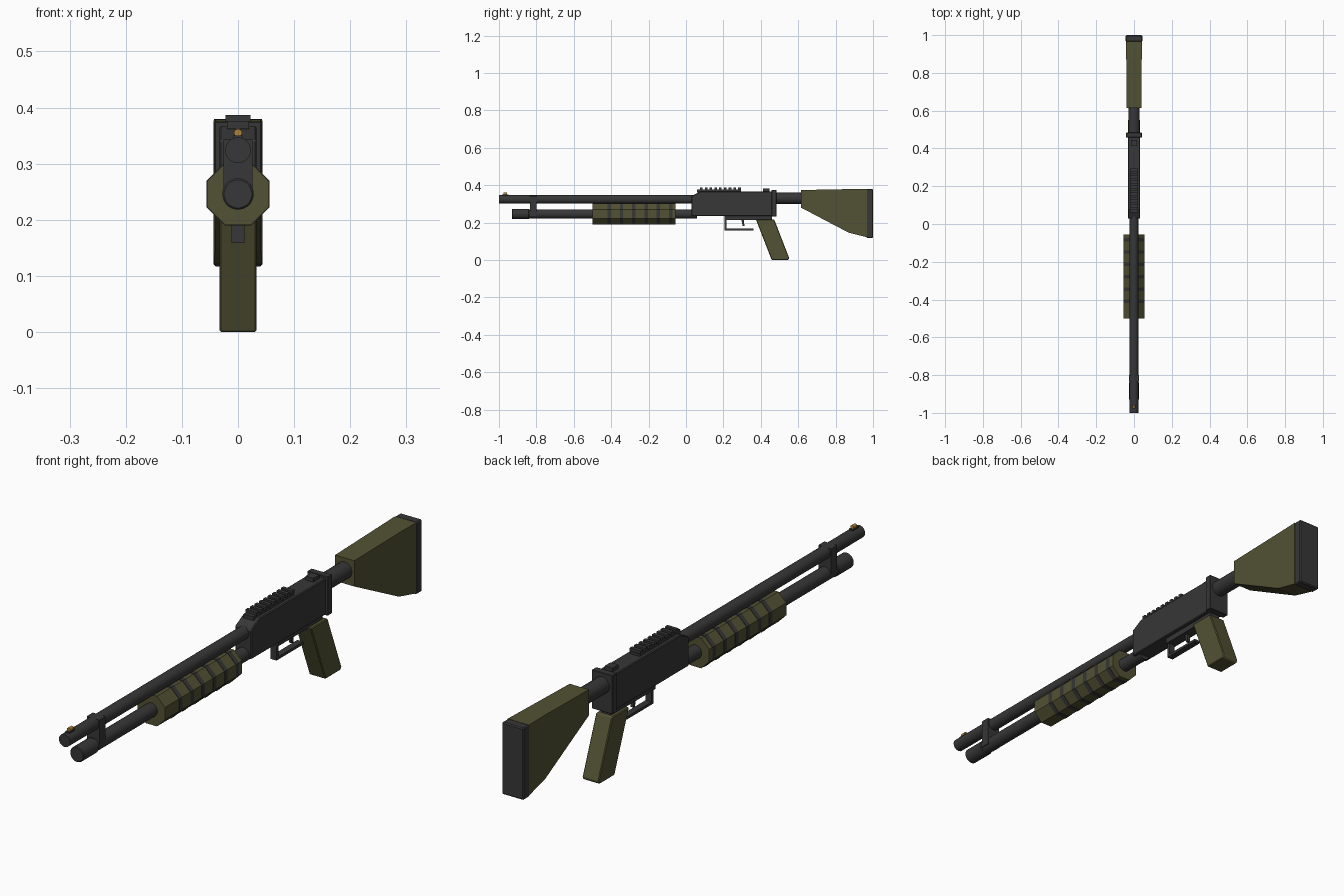
import bpy, bmesh, math
from mathutils import Matrix

cube = bpy.data.objects.get("Cube")
if cube:
    bpy.data.objects.remove(cube, do_unlink=True)


def material(name, rgb):
    m = bpy.data.materials.new(name)
    m.use_nodes = True
    m.diffuse_color = (*rgb, 1)
    m.node_tree.nodes["Principled BSDF"].inputs["Base Color"].default_value = (*rgb, 1)
    return m


STEEL = material("dark steel", (0.038, 0.038, 0.039))
OLIVE = material("olive polymer", (0.085, 0.083, 0.034))
BRASS = material("brass", (0.45, 0.22, 0.04))


def finish(name, bm, mat, bevel=0):
    bmesh.ops.recalc_face_normals(bm, faces=bm.faces)
    mesh = bpy.data.meshes.new(name)
    bm.to_mesh(mesh)
    bm.free()
    mesh.materials.append(mat)
    ob = bpy.data.objects.new(name, mesh)
    bpy.context.collection.objects.link(ob)
    if bevel:
        mod = ob.modifiers.new("Bevel", 'BEVEL')
        mod.width, mod.segments = bevel, 1
    return ob


def box(name, x, y0, y1, z0, z1, mat=STEEL, bevel=0):
    """Box centred on x = 0 with half width x."""
    return profile(name, x, [(y0, z0), (y1, z0), (y1, z1), (y0, z1)], mat, bevel)


def profile(name, x, points, mat=STEEL, bevel=0):
    """Side outline in (y, z) extruded to half width x."""
    bm = bmesh.new()
    face = bm.faces.new([bm.verts.new((-x, y, z)) for y, z in points])
    new = bmesh.ops.extrude_face_region(bm, geom=[face])["geom"]
    verts = [v for v in new if isinstance(v, bmesh.types.BMVert)]
    bmesh.ops.translate(bm, verts=verts, vec=(2 * x, 0, 0))
    return finish(name, bm, mat, bevel)


def rod(name, r, y0, y1, z, mat=STEEL, sides=24, bevel=0):
    """Cylinder along y; eight sides gives a flat-sided bar."""
    bm = bmesh.new()
    bmesh.ops.create_cone(bm, cap_ends=True, segments=sides, radius1=r, radius2=r, depth=y1 - y0)
    turn = Matrix.Rotation(math.pi / 2, 4, 'X') @ Matrix.Rotation(math.pi / sides, 4, 'Z')
    bm.transform(Matrix.Translation((0, (y0 + y1) / 2, z)) @ turn)
    ob = finish(name, bm, mat, bevel)
    if sides > 8:
        bpy.ops.object.select_all(action='DESELECT')
        ob.select_set(True)
        bpy.context.view_layer.objects.active = ob
        bpy.ops.object.shade_smooth_by_angle(angle=math.radians(35))
    return ob


# Barrel, magazine tube, clamp and front sight
BARREL_Z, TUBE_Z = 0.324, 0.246
rod("barrel", 0.023, -1, 0.08, BARREL_Z)
rod("magazine_tube", 0.025, -0.9, 0.06, TUBE_Z)
rod("magazine_cap", 0.028, -0.93, -0.84, TUBE_Z, bevel=0.003)
box("barrel_clamp", 0.026, -0.835, -0.8, 0.235, 0.343)
box("front_sight_base", 0.008, -0.985, -0.95, 0.34, 0.35)
rod("front_sight_bead", 0.007, -0.977, -0.957, 0.355, BRASS, 12)

# Pump grip with dark ribs
octagon = 1 / math.cos(math.pi / 8)
rod("pump_grip", 0.055 * octagon, -0.5, -0.055, TUBE_Z, OLIVE, 8)
for i in range(6):
    y = -0.41 + i * 0.0655
    rod(f"pump_rib_{i + 1}", 0.0565 * octagon, y - 0.009, y + 0.009, TUBE_Z, STEEL, 8)

# Receiver, rear plate and rear sight
profile("receiver", 0.033, [(0.03, 0.235), (0.46, 0.235), (0.46, 0.367), (0.077, 0.367),
                            (0.03, 0.342)], bevel=0.003)
box("rear_plate", 0.042, 0.458, 0.484, 0.233, 0.375, bevel=0.002)
box("rear_sight", 0.016, 0.412, 0.446, 0.36, 0.381)
box("lower_plate", 0.02, 0.205, 0.46, 0.214, 0.238)

# Top rail
box("rail_base", 0.02, 0.06, 0.295, 0.362, 0.376)
for i in range(9):
    y = 0.075 + i * 0.0255
    box(f"rail_tooth_{i + 1}", 0.022, y, y + 0.014, 0.374, 0.387)

# Trigger and guard
box("guard_front", 0.012, 0.205, 0.216, 0.16, 0.22)
box("guard_bottom", 0.012, 0.205, 0.36, 0.159, 0.169)
profile("trigger", 0.006, [(0.295, 0.22), (0.31, 0.22), (0.312, 0.183), (0.303, 0.183)])

# Hand grip
profile("hand_grip", 0.033, [(0.374, 0.216), (0.472, 0.216), (0.552, 0.01),
                             (0.545, 0.0), (0.458, 0.0)], OLIVE, 0.003)

# Stock: cross-sections as (y, half width, bottom, top), bridged along y
rod("stock_tube", 0.03, 0.47, 0.64, 0.33)
bm = bmesh.new()
rings = []
for y, x, z0, z1 in [(0.615, 0.039, 0.28, 0.374), (0.87, 0.041, 0.146, 0.379),
                     (0.967, 0.043, 0.122, 0.38)]:
    rings.append([bm.verts.new(p) for p in ((-x, y, z0), (x, y, z0), (x, y, z1), (-x, y, z1))])
for a, b in zip(rings, rings[1:]):
    for i in range(4):
        j = (i + 1) % 4
        bm.faces.new((a[i], a[j], b[j], b[i]))
bm.faces.new(rings[0])
bm.faces.new(rings[-1])
finish("stock", bm, OLIVE)
box("butt_pad", 0.044, 0.965, 1.0, 0.117, 0.38, bevel=0.004)
